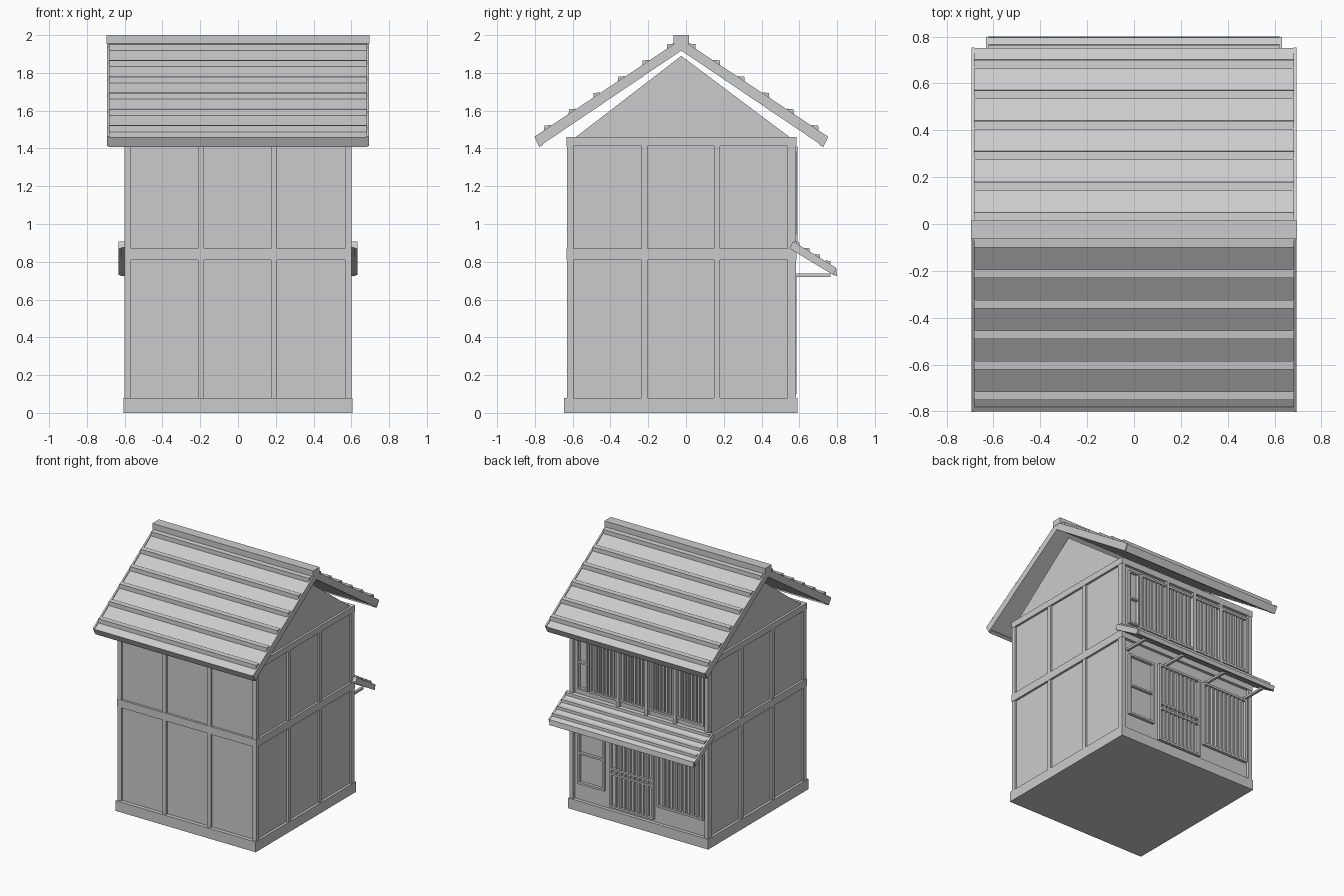
import bpy
import bmesh
import math
from mathutils import Vector

if "Cube" in bpy.data.objects:
    bpy.data.objects.remove(bpy.data.objects["Cube"])


def mesh_object(name, bm):
    bmesh.ops.recalc_face_normals(bm, faces=bm.faces[:])
    me = bpy.data.meshes.new(name)
    bm.to_mesh(me)
    bm.free()
    ob = bpy.data.objects.new(name, me)
    bpy.context.collection.objects.link(ob)
    return ob


def boxes(name, items):
    """One object made of boxes, each (x0, x1, y0, y1, z0, z1)."""
    bm = bmesh.new()
    for x0, x1, y0, y1, z0, z1 in items:
        vs = bmesh.ops.create_cube(bm, size=1)["verts"]
        for v in vs:
            v.co = Vector(((x0 + x1) / 2 + v.co.x * (x1 - x0),
                           (y0 + y1) / 2 + v.co.y * (y1 - y0),
                           (z0 + z1) / 2 + v.co.z * (z1 - z0)))
    return mesh_object(name, bm)


def prism(name, profiles, x_ranges):
    """Extrude each (y, z) profile along x for every x range."""
    bm = bmesh.new()
    for x0, x1 in x_ranges:
        for prof in profiles:
            f = bm.faces.new([bm.verts.new((x0, y, z)) for y, z in prof])
            r = bmesh.ops.extrude_face_region(bm, geom=[f])
            vs = [g for g in r["geom"] if isinstance(g, bmesh.types.BMVert)]
            bmesh.ops.translate(bm, verts=vs, vec=(x1 - x0, 0, 0))
    return mesh_object(name, bm)


# Plinth and wall core
FRONT, BACK = -0.63, 0.583
boxes("plinth", [(-0.605, 0.605, -0.645, 0.59, 0, 0.08)])
boxes("walls", [(-0.585, 0.585, FRONT + 0.015, BACK - 0.02, 0.08, 1.44)])
prism("gable_walls", [[(-0.61, 1.44), (-0.025, 1.89), (0.575, 1.44)]], [(-0.585, 0.585)])

# Timber posts on the corners, front and sides
posts = []
for y0, y1 in ((FRONT, FRONT + 0.035), (BACK - 0.045, BACK)):
    for s in (-1, 1):
        xs = sorted((s * 0.567, s * 0.6))
        posts.append((*xs, y0, y1, 0.08, 1.46))
for x in (-0.195, 0.19):
    posts.append((x - 0.016, x + 0.016, FRONT, FRONT + 0.02, 0.08, 1.42))
for y in (-0.22, 0.165):
    for s in (-1, 1):
        xs = sorted((s * 0.58, s * 0.6))
        posts.append((*xs, y - 0.016, y + 0.016, 0.08, 1.42))
boxes("timber_posts", posts)

# Horizontal beams around the house
beams = []
for z0, z1 in ((0.81, 0.87), (1.412, 1.46)):
    e = 0.602
    beams += [(-e, e, FRONT - 0.002, FRONT + 0.02, z0, z1),
              (-e, e, BACK - 0.02, BACK + 0.002, z0, z1),
              (-e, -0.58, FRONT, BACK, z0, z1),
              (0.58, e, FRONT, BACK, z0, z1)]
boxes("timber_beams", beams)

# Main roof slabs, mirrored about the ridge
RIDGE = -0.025


def slope(side, run, z):
    return (RIDGE + side * run, z)


slabs, battens, barges, fascia = [], [], [], []
for s in (-1, 1):
    slabs.append([slope(s, 0, 1.925), slope(s, 0, 1.97), slope(s, 0.772, 1.458), slope(s, 0.75, 1.418)])
    barges.append([slope(s, 0, 1.918), slope(s, 0, 1.978), slope(s, 0.778, 1.462), slope(s, 0.75, 1.412)])
    fascia.append([slope(s, 0.755, 1.472), slope(s, 0.776, 1.458), slope(s, 0.752, 1.408), slope(s, 0.73, 1.42)])
    for i in range(6):
        d = 0.055 + i * 0.13
        z = 1.97 - d * 0.663
        battens.append([slope(s, d - 0.016, z + 0.022), slope(s, d + 0.02, z + 0.018),
                        slope(s, d + 0.022, z - 0.03), slope(s, d - 0.016, z - 0.01)])
prism("roof_slabs", slabs, [(-0.685, 0.685)])
prism("roof_battens", battens, [(-0.683, 0.683)])
prism("barge_boards", barges, [(-0.693, -0.68), (0.68, 0.693)])
prism("eave_boards", fascia, [(-0.686, 0.686)])
boxes("ridge_cap", [(-0.695, 0.695, RIDGE - 0.04, RIDGE + 0.04, 1.955, 2.0)])

# Awning over the shop side
prism("awning", [[(0.55, 0.875), (0.565, 0.905), (0.795, 0.765), (0.8, 0.725), (0.783, 0.73)]],
      [(-0.622, 0.622)])
strips = []
for y in (0.585, 0.64, 0.695, 0.75):
    z = 0.905 - (y - 0.565) * 0.61
    strips.append([(y - 0.012, z + 0.015), (y + 0.014, z + 0.012), (y + 0.016, z - 0.02), (y - 0.012, z - 0.005)])
prism("awning_battens", strips, [(-0.62, 0.62)])
prism("awning_end_boards", [[(0.548, 0.87), (0.567, 0.908), (0.797, 0.767), (0.78, 0.73)]],
      [(-0.632, -0.618), (0.618, 0.632)])
brackets = [(x - 0.01, x + 0.01, 0.57, 0.765, 0.72, 0.737) for x in (-0.54, -0.19, 0.19, 0.54)]
boxes("awning_brackets", brackets)


# Framed openings on the shop side: backing sheet, rim, vertical bars and rails
def opening(name, x0, x1, z0, z1, bars=0, rails=(), rim=0.016):
    yb, yf = BACK - 0.03, BACK + 0.003
    items = [(x0, x0 + rim, yb, yf, z0, z1), (x1 - rim, x1, yb, yf, z0, z1),
             (x0, x1, yb, yf, z0, z0 + rim), (x0, x1, yb, yf, z1 - rim, z1)]
    for i in range(bars):
        x = x0 + rim + (i + 1) * (x1 - x0 - 2 * rim) / (bars + 1)
        items.append((x - 0.008, x + 0.008, yb, yf - 0.006, z0, z1))
    for z in rails:
        items.append((x0, x1, yb, yf - 0.002, z - 0.007, z + 0.007))
    boxes(name, items)


opening("side_panel", 0.3, 0.53, 0.21, 0.7, rails=(0.45,))
opening("lattice_door", -0.125, 0.255, 0.1, 0.72, bars=8, rails=(0.36, 0.4))
opening("ground_lattice_window", -0.555, -0.155, 0.21, 0.72, bars=9)
opening("narrow_window", 0.44, 0.53, 0.95, 1.38, rails=(1.16,), rim=0.012)
W = 0.985 / 4
for i in range(4):
    x = -0.56 + i * W
    opening("upper_lattice_%d" % (i + 1), x, x + W, 0.945, 1.385, bars=6)
boxes("upper_mullions", [(-0.56 + i * W - 0.013, -0.56 + i * W + 0.013, BACK - 0.02, BACK + 0.007, 0.9, 1.41)
                         for i in (1, 2, 3)])
